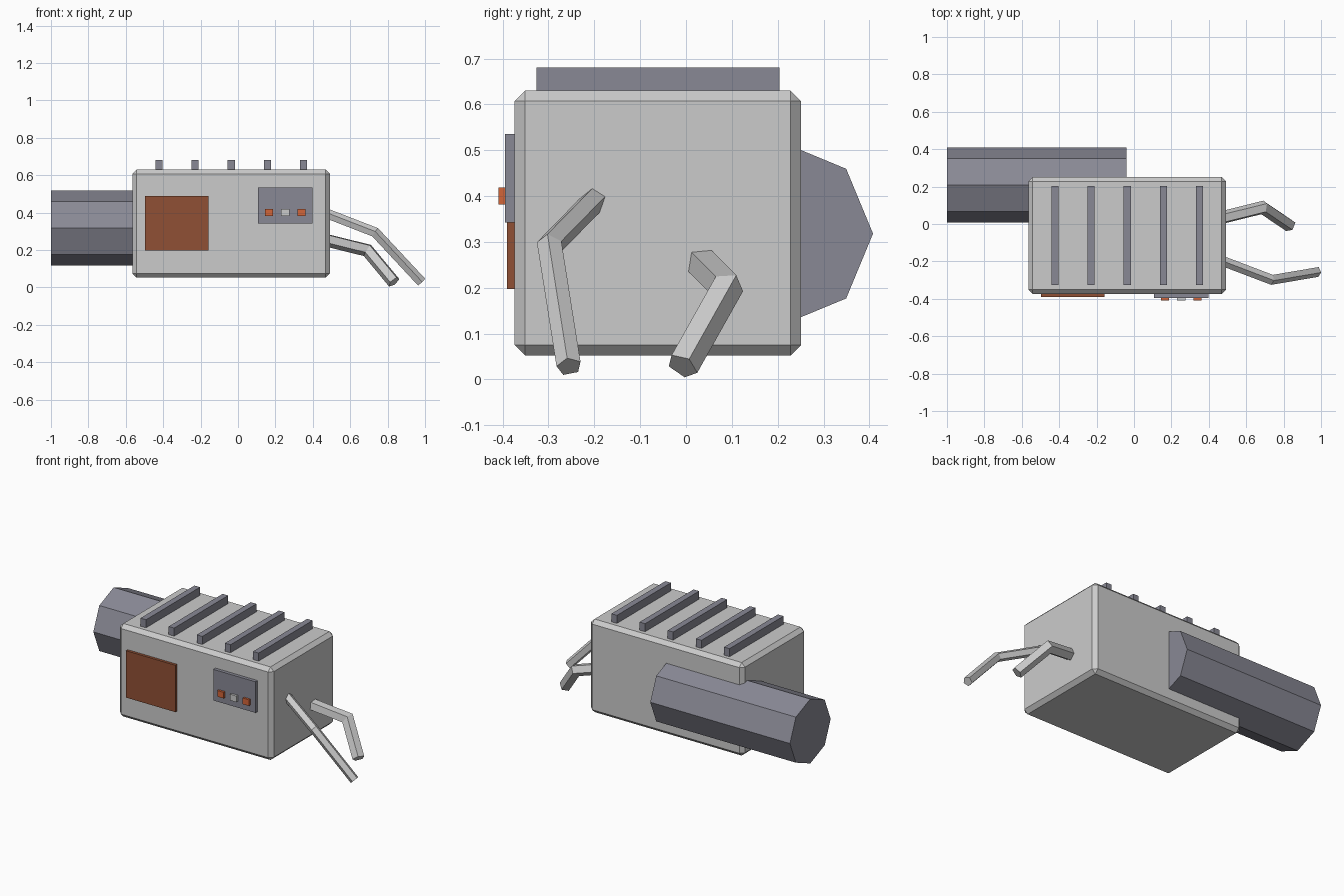
import bpy, bmesh, math
from mathutils import Vector

if "Cube" in bpy.data.objects:
    bpy.data.objects.remove(bpy.data.objects["Cube"])


def material(name, rgb):
    m = bpy.data.materials.new(name)
    m.diffuse_color = (*rgb, 1)
    m.use_nodes = True
    m.node_tree.nodes["Principled BSDF"].inputs["Base Color"].default_value = m.diffuse_color
    return m


blue_grey = material("blue_grey", (0.25, 0.25, 0.30))
rust = material("rust", (0.28, 0.08, 0.035))
orange = material("orange", (0.65, 0.13, 0.04))


def finish(name, bm, mat=None):
    bmesh.ops.recalc_face_normals(bm, faces=bm.faces)
    me = bpy.data.meshes.new(name)
    bm.to_mesh(me)
    bm.free()
    ob = bpy.data.objects.new(name, me)
    bpy.context.collection.objects.link(ob)
    if mat:
        me.materials.append(mat)
    return ob


def box(name, lo, hi, mat=None):
    lo, hi = Vector(lo), Vector(hi)
    bm = bmesh.new()
    bmesh.ops.create_cube(bm, size=1)
    for v in bm.verts:
        v.co = (lo + hi) / 2 + v.co * (hi - lo)
    return finish(name, bm, mat)


def arm(name, points, radius, vertex_dir):
    """Five-sided bent tube; end cut square, elbow mitred, root flat in the body."""
    root, elbow, tip = map(Vector, points)
    d1, d2 = (elbow - root).normalized(), (tip - elbow).normalized()
    u = Vector(vertex_dir)
    u = (u - d2 * u.dot(d2)).normalized()
    w = d2.cross(u)
    ring = [tip + radius * (u * math.cos(a) + w * math.sin(a))
            for a in (math.tau * i / 5 for i in range(5))]

    def slide(pts, d, origin, normal):
        return [p + d * ((origin - p).dot(normal) / d.dot(normal)) for p in pts]

    mid = slide(ring, d2, elbow, d1 + d2)
    base = slide(mid, d1, root, Vector((1, 0, 0)))
    bm = bmesh.new()
    rings = [[bm.verts.new(p) for p in r] for r in (base, mid, ring)]
    for a, b in zip(rings, rings[1:]):
        for i in range(5):
            j = (i + 1) % 5
            bm.faces.new((a[i], a[j], b[j], b[i]))
    bm.faces.new(rings[0])
    bm.faces.new(rings[-1])
    return finish(name, bm)


# Chamfered main housing
body = box("body", (-0.565, -0.374, 0.052), (0.492, 0.251, 0.63))
bev = body.modifiers.new("chamfer", "BEVEL")
bev.width = 0.023
bev.segments = 1

# Eight-sided tank, half sunk into the back
bm = bmesh.new()
bmesh.ops.create_cone(bm, cap_ends=True, cap_tris=True, segments=8,
                      radius1=0.2, radius2=0.2, depth=0.96)
for v in bm.verts:
    x, y, z = v.co
    v.co = (z - 0.52, 0.208 + x, 0.318 + y)
finish("tank", bm, blue_grey)

# Cooling fins across the top
for i in range(5):
    x = -0.423 + 0.1935 * i
    box(f"fin_{i + 1}", (x - 0.019, -0.326, 0.62), (x + 0.019, 0.204, 0.68), blue_grey)

# Front hatch, control panel and its buttons
box("hatch", (-0.496, -0.391, 0.197), (-0.157, -0.365, 0.488), rust)
box("control_panel", (0.107, -0.395, 0.342), (0.397, -0.365, 0.535), blue_grey)
for i, mat in enumerate((orange, None, orange)):
    x = 0.166 + 0.087 * i
    box(f"button_{i + 1}", (x - 0.022, -0.409, 0.381), (x + 0.022, -0.385, 0.419), mat)

# Bent arms on the right end
arm("front_arm", [(0.47, -0.197, 0.395), (0.733, -0.297, 0.293), (0.98, -0.255, 0.028)],
    0.028, (0.005, -0.027, 0.001))
arm("back_arm", [(0.47, 0.033, 0.255), (0.692, 0.088, 0.2), (0.834, -0.008, 0.029)],
    0.036, (0.005, 0.033, -0.015))
